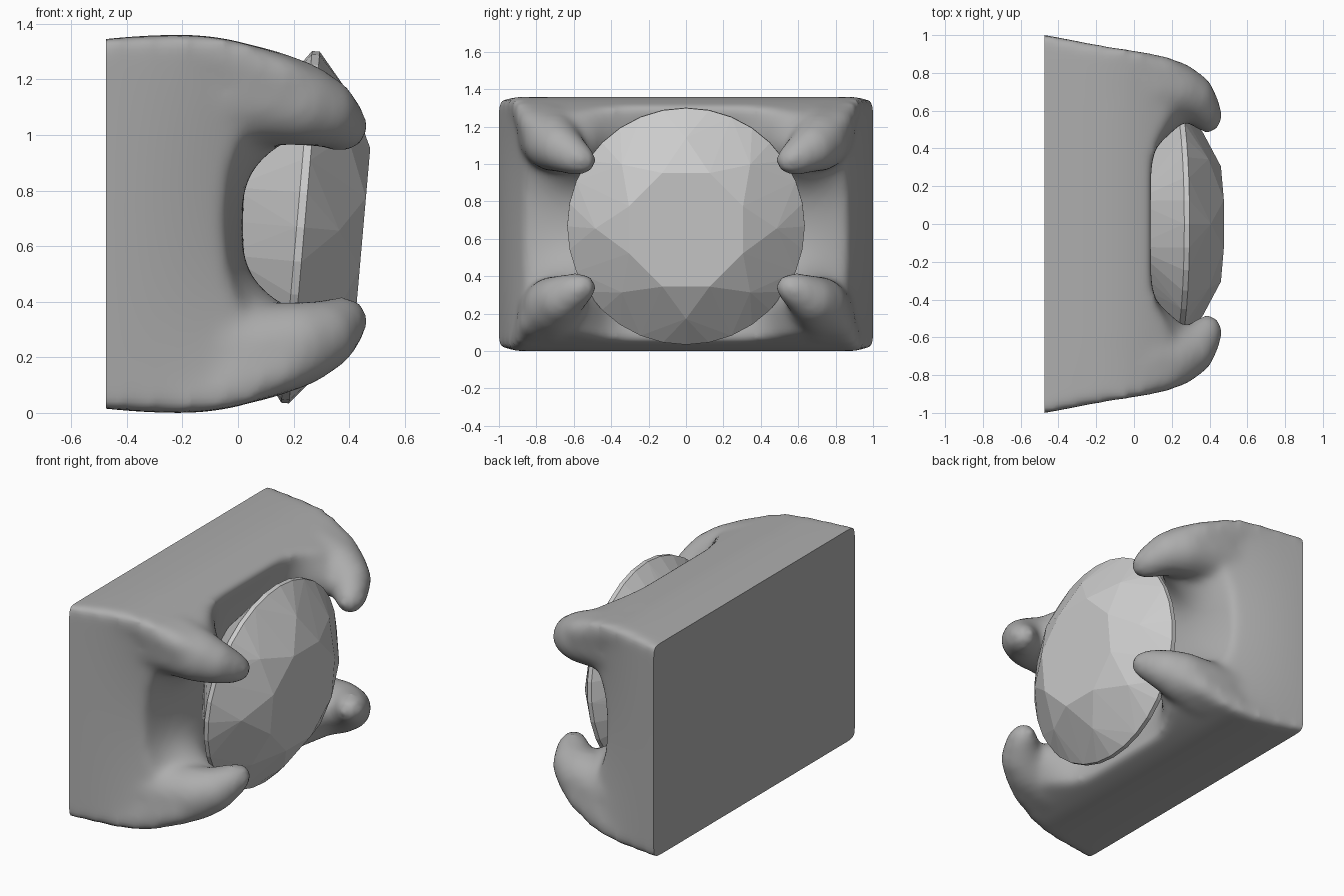
import bpy, bmesh
from math import exp, sin, cos, pi, radians
from mathutils import Matrix, Vector

if "Cube" in bpy.data.objects:
    bpy.data.objects.remove(bpy.data.objects["Cube"])

ZC, BACK = 0.68, -0.475


def add_object(name, bm):
    mesh = bpy.data.meshes.new(name)
    bm.to_mesh(mesh)
    bm.free()
    ob = bpy.data.objects.new(name, mesh)
    bpy.context.collection.objects.link(ob)
    return ob


def half_height(x):
    d = x + 0.2
    return 0.68 - (0.6 if d > 0 else 0.2) * d * d


def half_width(x, v):
    t = max(0, (x - BACK) / 0.45)
    return 1 - 0.17 * (x - BACK) - 0.07 * (1 - v * v) * min(t * t, 1.3)


def front_x(u, v):
    # dished front, rising into the claw roots
    bump = exp(-((abs(u) - 0.74) / 0.22) ** 2 - ((abs(v) - 0.72) / 0.32) ** 2)
    return 0.02 + 0.08 * v * v - 0.07 * u ** 4 + 0.26 * bump


# setting: shaped block
bm = bmesh.new()
bmesh.ops.create_cube(bm, size=2)
bmesh.ops.subdivide_edges(bm, edges=bm.edges[:], cuts=27, use_grid_fill=True)
for p in bm.verts:
    s, u, v = (p.co.x + 1) / 2, p.co.y, p.co.z
    x = -0.62 + (front_x(u, v) + 0.62) * s
    p.co = (x, u * half_width(x, v), ZC + v * half_height(x))

# unit ball used to build the claws
ball_bm = bmesh.new()
bmesh.ops.create_icosphere(ball_bm, subdivisions=3, radius=1)
ball = [p.co.copy() for p in ball_bm.verts]
ball_bm.free()

# setting: four hooked claws, each a chain of tapering capsules (x, y, z offset, radius)
claw = [(-0.12, 0.71, 0.47, 0.20), (0.08, 0.715, 0.46, 0.175),
        (0.21, 0.71, 0.435, 0.155), (0.30, 0.675, 0.405, 0.13),
        (0.365, 0.60, 0.36, 0.10), (0.39, 0.555, 0.34, 0.077)]
# ridge that carries each block corner out along its claw
ridge = [(-0.35, 0.93, 0.63, 0.045), (-0.1, 0.875, 0.615, 0.06),
         (0.04, 0.845, 0.575, 0.07), (0.16, 0.81, 0.525, 0.08),
         (0.27, 0.745, 0.465, 0.085), (0.36, 0.625, 0.375, 0.085)]
for sy in (-1, 1):
    for sz in (-1, 1):
        for pair in [*zip(claw, claw[1:]), *zip(ridge, ridge[1:]), *zip(claw, ridge)]:
            verts = [bm.verts.new(Vector((x, sy * y, ZC + sz * z)) + c * r)
                     for x, y, z, r in pair for c in ball]
            bmesh.ops.convex_hull(bm, input=verts)
loose = [p for p in bm.verts if not p.link_faces]
bmesh.ops.delete(bm, geom=loose, context='VERTS')
setting = add_object("setting", bm)

# blend block and claws into one soft form
remesh = setting.modifiers.new("blend", 'REMESH')
remesh.mode = 'VOXEL'
remesh.voxel_size = 0.022
smooth = setting.modifiers.new("soften", 'SMOOTH')
smooth.factor, smooth.iterations = 0.5, 18
dg = bpy.context.evaluated_depsgraph_get()
bm = bmesh.new()
bm.from_mesh(setting.evaluated_get(dg).to_mesh())
setting.modifiers.clear()

# slice off a crisp flat back
bmesh.ops.bisect_plane(bm, geom=bm.verts[:] + bm.edges[:] + bm.faces[:],
                       plane_co=(BACK, 0, 0), plane_no=(1, 0, 0), clear_inner=True)
bmesh.ops.holes_fill(bm, edges=[e for e in bm.edges if e.is_boundary], sides=0)
bmesh.ops.recalc_face_normals(bm, faces=bm.faces[:])
bm.to_mesh(setting.data)
bm.free()
bpy.context.view_layer.objects.active = setting
setting.select_set(True)
bpy.ops.object.shade_smooth_by_angle(angle=radians(45))

# dark metal for the setting
metal = bpy.data.materials.new("dark_metal")
metal.diffuse_color = (0.42, 0.42, 0.42, 1)
metal.use_nodes = True
metal.node_tree.nodes["Principled BSDF"].inputs["Base Color"].default_value = metal.diffuse_color
setting.data.materials.append(metal)

# gem: brilliant cut from rings (count, radius, height, half-step turn)
bm = bmesh.new()
rings = [(8, 0.33, 0.225, 1), (8, 0.485, 0.14, 0), (32, 0.635, 0.014, 0),
         (32, 0.635, -0.014, 0), (8, 0.32, -0.26, 1), (1, 0, -0.48, 0)]
for n, r, h, turn in rings:
    for i in range(n):
        a = (i + turn / 2) * 2 * pi / n
        bm.verts.new((r * cos(a), r * sin(a), h))
bmesh.ops.convex_hull(bm, input=bm.verts[:])
bmesh.ops.dissolve_limit(bm, angle_limit=radians(1), verts=bm.verts[:], edges=bm.edges[:])
bmesh.ops.recalc_face_normals(bm, faces=bm.faces[:])
bm.transform(Matrix.Translation((0.225, 0, 0.668)) @ Matrix.Rotation(radians(95), 4, 'Y'))
add_object("gem", bm)
